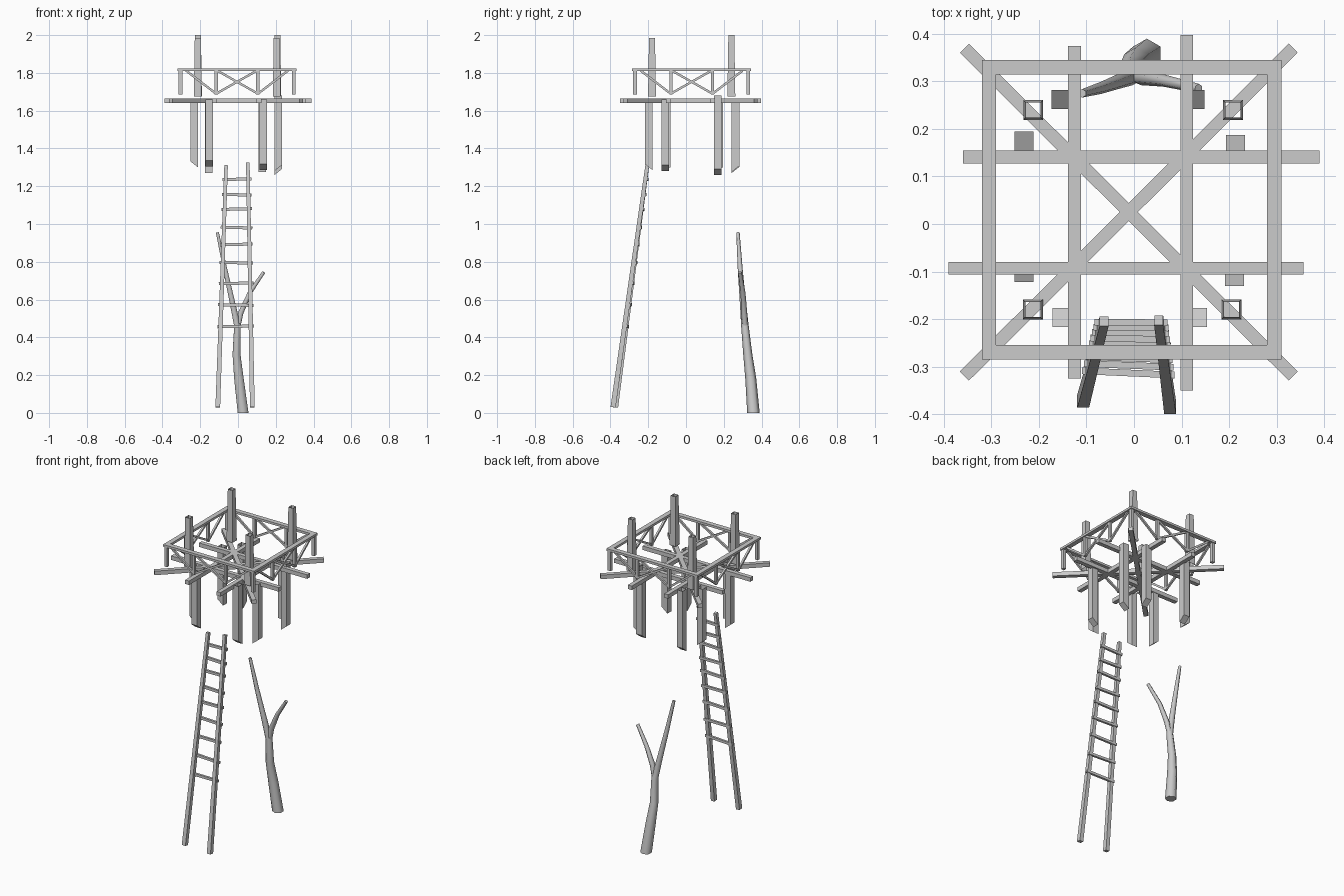
import bpy, math
from mathutils import Vector

if "Cube" in bpy.data.objects:
    bpy.data.objects.remove(bpy.data.objects["Cube"])


def mesh_object(name, verts, faces, smooth=False):
    me = bpy.data.meshes.new(name)
    me.from_pydata([tuple(v) for v in verts], [], faces)
    me.update()
    ob = bpy.data.objects.new(name, me)
    bpy.context.collection.objects.link(ob)
    if smooth:
        for p in me.polygons:
            p.use_smooth = len(p.vertices) == 4
    return ob


def bar(name, p0, p1, w, h, taper=1.0, caps=True):
    """Rectangular beam between two points, w sideways and h upwards."""
    p0, p1 = Vector(p0), Vector(p1)
    d = (p1 - p0).normalized()
    up = Vector((0, 1, 0)) if abs(d.z) > 0.9 else Vector((0, 0, 1))
    s = d.cross(up).normalized()
    u = s.cross(d)
    verts = []
    for p, k in ((p0, 0.5), (p1, 0.5 * taper)):
        for a, b in ((-1, -1), (1, -1), (1, 1), (-1, 1)):
            verts.append(p + s * a * w * k + u * b * h * k)
    faces = [(i, (i + 1) % 4, (i + 1) % 4 + 4, i + 4) for i in range(4)]
    if caps:
        faces += [(3, 2, 1, 0), (4, 5, 6, 7)]
    return mesh_object(name, verts, faces)


def branch(name, pts, n=6):
    """Tapering limb; points are (x, y, z, radius)."""
    verts, faces = [], []
    for i, q in enumerate(pts):
        a = Vector(pts[max(i - 1, 0)][:3])
        b = Vector(pts[min(i + 1, len(pts) - 1)][:3])
        d = (b - a).normalized() if i else Vector((0, 0, 1))
        s = d.cross(Vector((0, 1, 0))).normalized()
        u = s.cross(d)
        for k in range(n):
            t = math.tau * k / n + math.pi / 6
            verts.append(Vector(q[:3]) - s * math.cos(t) * q[3] + u * math.sin(t) * q[3])
    for i in range(len(pts) - 1):
        for k in range(n):
            j = (k + 1) % n
            faces.append((i * n + k, i * n + j, (i + 1) * n + j, (i + 1) * n + k))
    faces.append(tuple(reversed(range(n))))
    faces.append(tuple(range(len(verts) - n, len(verts))))
    return mesh_object(name, verts, faces, True)


# Platform joists: two each way plus two crossing diagonals
Z = 1.652
for x0, y0, x1, y1 in ((-0.36, 0.141, 0.39, 0.141), (-0.39, -0.093, 0.357, -0.093),
                       (-0.125, -0.325, -0.125, 0.375), (0.111, -0.35, 0.111, 0.398),
                       (-0.357, -0.32, 0.335, 0.37), (-0.357, 0.37, 0.335, -0.32)):
    bar("joist", (x0, y0, Z), (x1, y1, Z), 0.027, 0.025)

# Upper corner posts: open tapered tubes
for x, y, top in ((-0.212, 0.24, 2.0), (0.208, 0.24, 2.0),
                  (-0.213, -0.18, 1.985), (0.205, -0.18, 1.985)):
    bar("upper_post", (x, y, 1.675), (x, y, top), 0.042, 0.042, 0.75, caps=False)


# Lower posts: open at the top, cut at a slant, lower on the inner side
def lower_post(x, y, bottom, top, out):
    r = 0.02
    corners = ((-r, -r), (r, -r), (r, r), (-r, r))
    verts = [(x + a, y + b, bottom + 0.016 + 0.016 * (a * out[0] + b * out[1]) / r)
             for a, b in corners]
    verts += [(x + a, y + b, top) for a, b in corners]
    faces = [(i, (i + 1) % 4, (i + 1) % 4 + 4, i + 4) for i in range(4)] + [(3, 2, 1, 0)]
    mesh_object("lower_post", verts, faces)


for x, y, bottom, top, out in (
        (-0.154, 0.262, 1.27, 1.66, (0, 1)), (0.128, 0.262, 1.275, 1.66, (0, 1)),
        (-0.152, -0.197, 1.305, 1.66, (0, -1)), (0.134, -0.197, 1.285, 1.66, (0, -1)),
        (-0.232, 0.175, 1.30, 1.66, (-1, 0)), (0.214, 0.167, 1.26, 1.68, (1, 0)),
        (-0.232, -0.102, 1.30, 1.66, (-1, 0)), (0.212, -0.11, 1.28, 1.66, (1, 0))):
    lower_post(x, y, bottom, top, out)

# Railing: the same truss on four sides of a square
C, R, ZB, ZT = Vector((-0.005, 0.03, 0)), 0.3, 1.685, 1.812
for k in range(4):
    ux = Vector((round(math.cos(k * math.pi / 2)), round(math.sin(k * math.pi / 2)), 0))
    uy = Vector((-ux.y, ux.x, 0))

    def P(a, z, ux=ux, uy=uy):
        return C + ux * a - uy * R + Vector((0, 0, z))

    bar("top_rail", P(-R - 0.015, 1.816), P(R + 0.015, 1.816), 0.03, 0.014)
    bar("rail_corner_post", P(-R, ZB), P(-R, ZT), 0.02, 0.02)
    for s in (-1, 1):
        bar("rail_middle_post", P(s * 0.11, ZB), P(s * 0.11, ZT), 0.017, 0.017)
        bar("rail_side_brace", P(s * 0.27, ZT), P(s * 0.115, ZB + 0.008), 0.012, 0.012)
        bar("rail_cross_brace", P(s * 0.105, ZT), P(-s * 0.105, ZB + 0.008), 0.012, 0.012)

# Ladder: two leaning rails and nine rungs
rails = ((Vector((-0.107, -0.373, 0.03)), Vector((-0.063, -0.205, 1.31))),
         (Vector((0.076, -0.386, 0.03)), Vector((0.052, -0.203, 1.325))))
for a, b in rails:
    bar("ladder_rail", a, b, 0.025, 0.027, 0.75)
for i, z in enumerate((0.456, 0.573, 0.684, 0.797, 0.89, 0.983, 1.077, 1.157, 1.235)):
    ends = [a.lerp(b, (z - a.z) / (b.z - a.z)) for a, b in rails]
    over = Vector((0.017, 0, 0))
    back = Vector((0, 0.008, 0.004 * (-1) ** i))
    bar("ladder_rung", ends[0] - over + Vector((0, 0.008, 0)), ends[1] + over + back, 0.014, 0.016)

# Bare forked tree
branch("tree_trunk", [(0.027, 0.357, 0.0, 0.033), (0.005, 0.343, 0.18, 0.029),
                      (-0.008, 0.327, 0.31, 0.024), (-0.003, 0.312, 0.46, 0.02),
                      (-0.033, 0.3, 0.6, 0.016), (-0.068, 0.287, 0.76, 0.013),
                      (-0.109, 0.275, 0.955, 0.009)])
branch("tree_branch", [(-0.005, 0.315, 0.43, 0.014), (0.015, 0.308, 0.53, 0.016),
                       (0.062, 0.302, 0.635, 0.013), (0.136, 0.285, 0.745, 0.01)])
